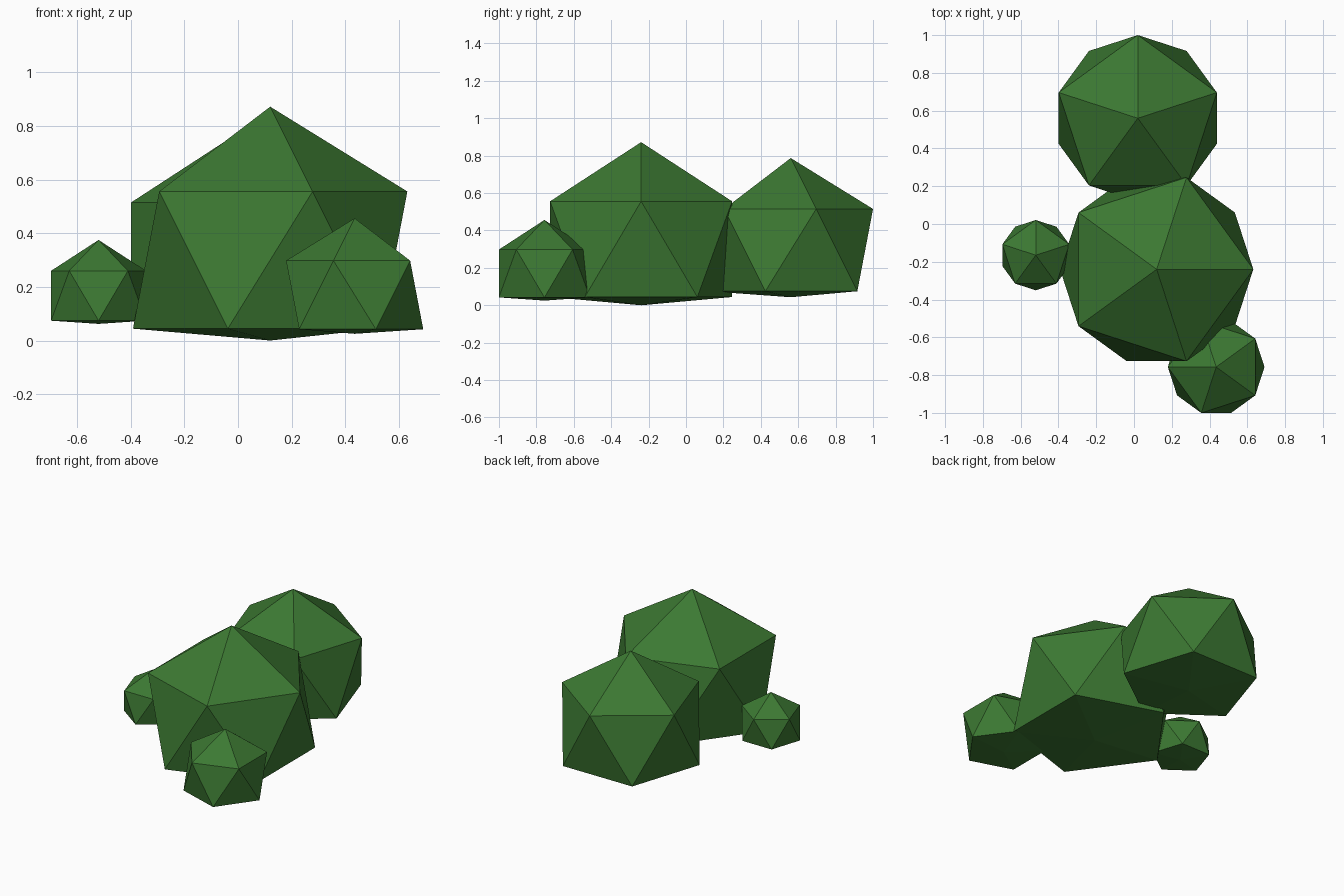
import bpy, bmesh, math
from mathutils import Matrix

cube = bpy.data.objects.get("Cube")
if cube:
    bpy.data.objects.remove(cube, do_unlink=True)

LEAF = (0.045, 0.19, 0.032, 1.0)
leaf = bpy.data.materials.new("leaf_green")
leaf.use_nodes = True
leaf.diffuse_color = LEAF
bsdf = leaf.node_tree.nodes["Principled BSDF"]
bsdf.inputs["Base Color"].default_value = LEAF
bsdf.inputs["Roughness"].default_value = 0.9


def clump(name, centre, radius, turn, bottom):
    """Flat-shaded icosahedron whose lowest point is pushed up to a nearly flat base."""
    bm = bmesh.new()
    bmesh.ops.create_icosphere(bm, subdivisions=1, radius=radius,
                               matrix=Matrix.Rotation(math.radians(turn), 4, 'Z'))
    lowest = min(bm.verts, key=lambda v: v.co.z)
    lowest.co.z = bottom - centre[2]
    bmesh.ops.recalc_face_normals(bm, faces=bm.faces)
    mesh = bpy.data.meshes.new(name)
    bm.to_mesh(mesh)
    bm.free()
    mesh.materials.append(leaf)
    obj = bpy.data.objects.new(name, mesh)
    obj.location = centre
    bpy.context.collection.objects.link(obj)


# Four overlapping leaf clumps: name, centre, radius, turn about z, base height
clump("main_bush", (0.12, -0.24, 0.30), 0.572, 0, 0.0)
clump("back_bush", (0.02, 0.56, 0.295), 0.492, 90, 0.043)
clump("front_bush", (0.435, -0.757, 0.17), 0.286, 36, 0.025)
clump("side_bush", (-0.52, -0.165, 0.167), 0.208, 90, 0.062)
